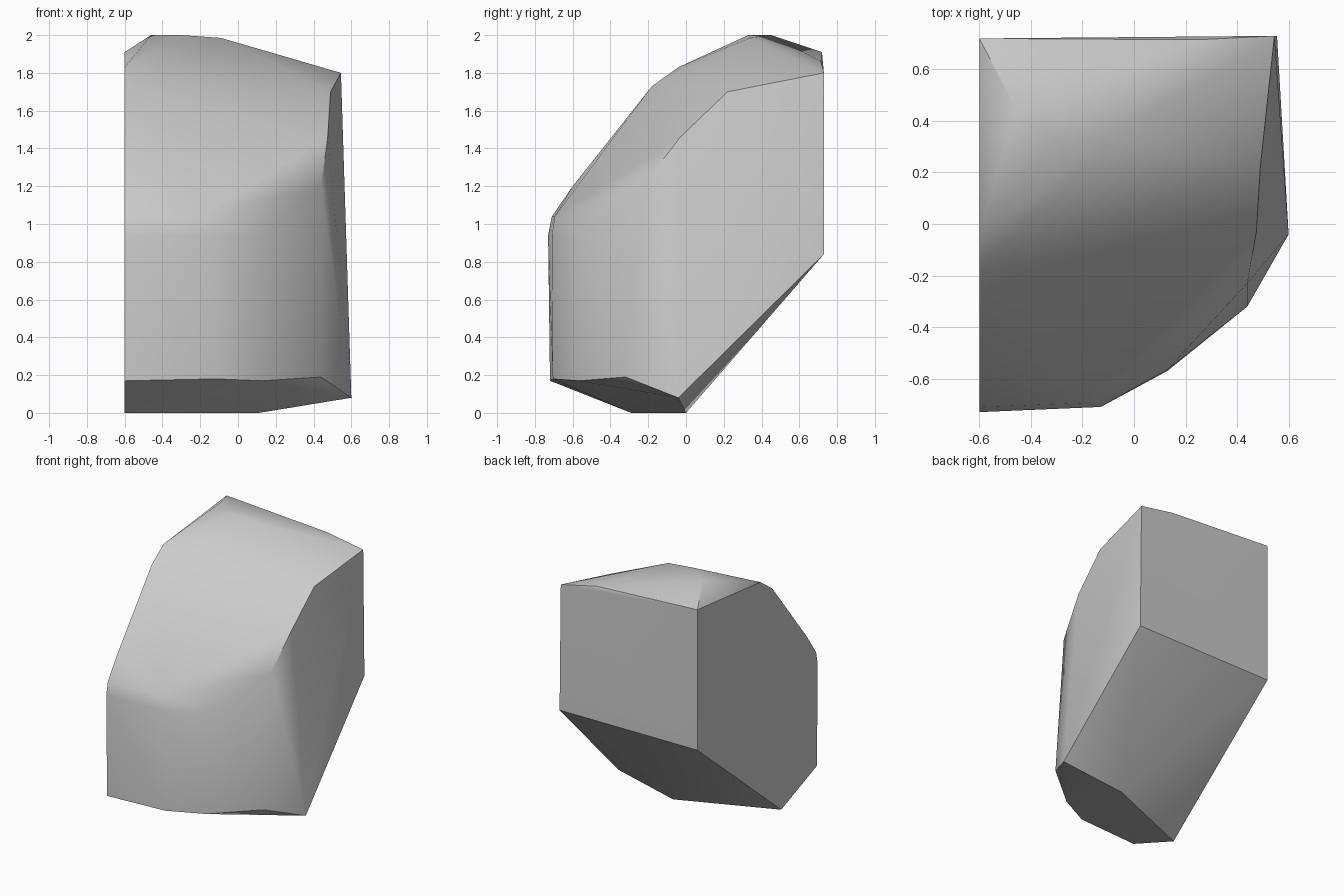
import bpy
import bmesh
import math

# Remove the default cube only
default_cube = bpy.data.objects.get("Cube")
if default_cube:
    bpy.data.objects.remove(default_cube, do_unlink=True)


def make_material(name, color):
    material = bpy.data.materials.new(name)
    material.use_nodes = True
    material.diffuse_color = color
    material.node_tree.nodes["Principled BSDF"].inputs["Base Color"].default_value = color
    return material


def hull_object(name, points, material):
    """Wrap a convex solid around the corner points and smooth its soft edges."""
    bm = bmesh.new()
    for point in points:
        bm.verts.new(point)
    result = bmesh.ops.convex_hull(bm, input=bm.verts[:])
    loose = {v for v in result["geom_interior"] + result["geom_unused"]
             if isinstance(v, bmesh.types.BMVert) and not v.link_faces}
    bmesh.ops.delete(bm, geom=list(loose), context="VERTS")
    bmesh.ops.dissolve_limit(bm, angle_limit=math.radians(0.5),
                             verts=bm.verts[:], edges=bm.edges[:])
    bmesh.ops.recalc_face_normals(bm, faces=bm.faces[:])
    mesh = bpy.data.meshes.new(name)
    bm.to_mesh(mesh)
    bm.free()
    mesh.materials.append(material)
    obj = bpy.data.objects.new(name, mesh)
    bpy.context.collection.objects.link(obj)
    bpy.ops.object.select_all(action="DESELECT")
    obj.select_set(True)
    bpy.context.view_layer.objects.active = obj
    bpy.ops.object.shade_smooth_by_angle(angle=math.radians(30))
    return obj


# Flat cut side: outline as (y, z) on one plane
cut_x = -0.6
cut_outline = [(0.72, 1.91), (0.72, 0.84), (-0.29, 0), (-0.72, 0.17),
               (-0.73, 0.94), (-0.71, 1.04), (-0.6, 1.2),
               (-0.18, 1.73), (-0.04, 1.83)]
cut_side = [(cut_x, y, z) for y, z in cut_outline]

# Opposite side, from the back top corner round to the foot
far_side = [(0.545, 0.73, 1.8), (0.49, 0.22, 1.7), (0.475, -0.03, 1.46),
            (0.44, -0.23, 1.2), (0.44, -0.32, 0.19), (0.6, -0.04, 0.08),
            (0.555, 0.73, 0.84)]

# Curved front wall, crowned top and small foot
front_wall = [(-0.12, -0.705, 0.18), (0.13, -0.57, 0.17),
              (-0.13, -0.71, 0.94), (0.13, -0.565, 0.94), (-0.19, -0.695, 1.04)]
crown = [(-0.46, 0.45, 2), (-0.3, 0.33, 2), (-0.09, 0.34, 1.985),
         (0.25, 0.715, 1.86)]
foot = [(0.11, 0, 0)]

grey = make_material("stone grey", (0.6, 0.6, 0.6, 1))
hull_object("stone_chunk", cut_side + far_side + front_wall + crown + foot, grey)
